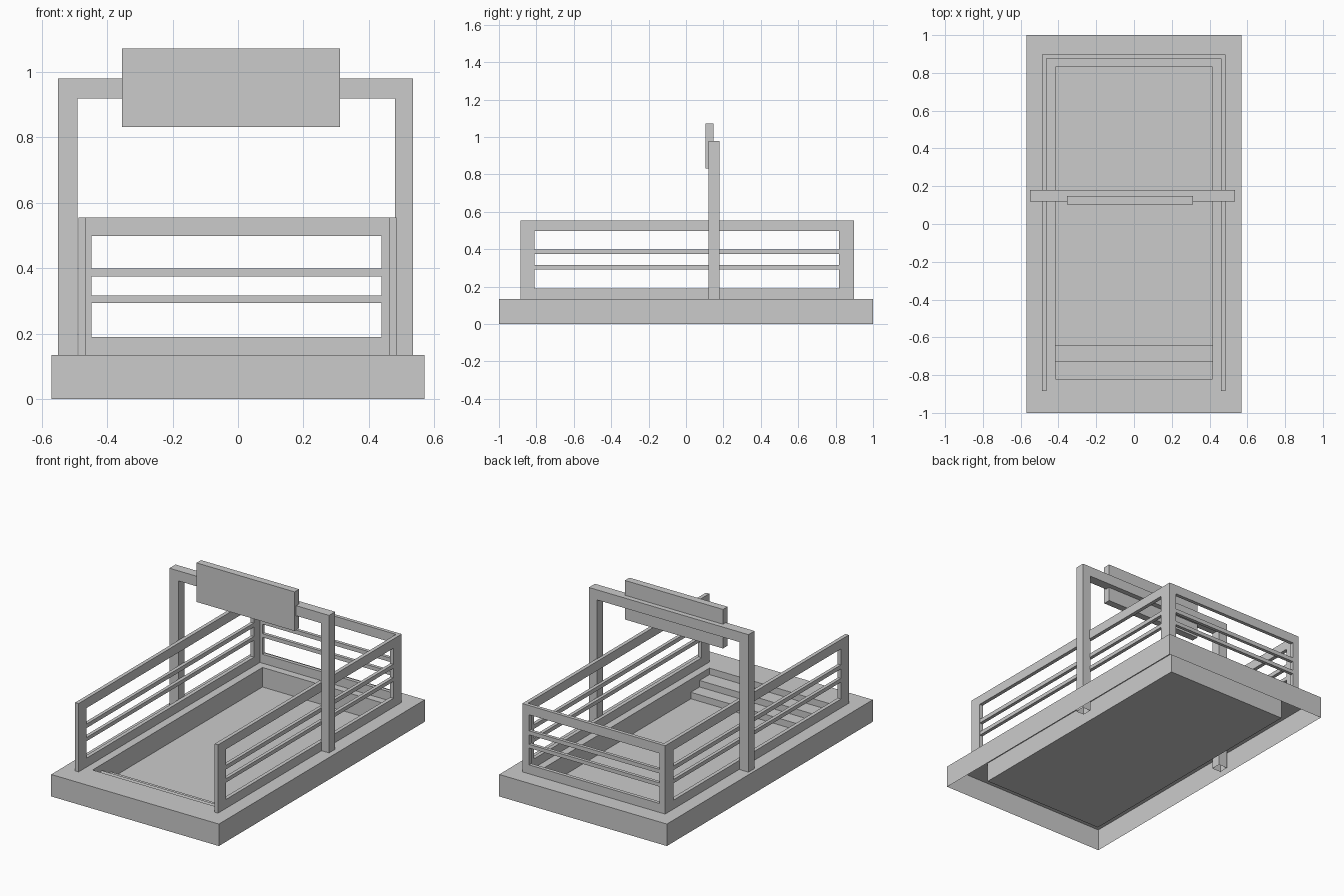
import bpy, bmesh

if "Cube" in bpy.data.objects:
    bpy.data.objects.remove(bpy.data.objects["Cube"])


def finish(name, bm):
    bmesh.ops.recalc_face_normals(bm, faces=bm.faces)
    me = bpy.data.meshes.new(name)
    bm.to_mesh(me)
    bm.free()
    ob = bpy.data.objects.new(name, me)
    bpy.context.collection.objects.link(ob)
    return ob


def box(name, x, y, z):
    bm = bmesh.new()
    bmesh.ops.create_cube(bm, size=1)
    for v in bm.verts:
        v.co = [r[0] if c < 0 else r[1] for c, r in zip(v.co, (x, y, z))]
    return finish(name, bm)


def extruded(name, pts, plane, lo, hi, open_z=None):
    """Extrude a closed outline; plane 'xz' extrudes along y, 'yz' along x."""
    place = (lambda p, d: (p[0], d, p[1])) if plane == 'xz' else (lambda p, d: (d, p[0], p[1]))
    bm = bmesh.new()
    a = [bm.verts.new(place(p, lo)) for p in pts]
    b = [bm.verts.new(place(p, hi)) for p in pts]
    n = len(pts)
    bm.faces.new(a)
    bm.faces.new(b[::-1])
    for i in range(n):
        j = (i + 1) % n
        if open_z is not None and pts[i][1] == pts[j][1] == open_z:
            continue
        bm.faces.new((a[i], b[i], b[j], a[j]))
    return finish(name, bm)


def railing(name, plane, u, hole, lo, hi):
    """Rectangular frame with two horizontal bars."""
    def ring(d, r, z):
        pts = [(r[0], z[0]), (r[1], z[0]), (r[1], z[1]), (r[0], z[1])]
        return [bm.verts.new((p, d, q) if plane == 'xz' else (d, p, q)) for p, q in pts]
    bm = bmesh.new()
    rings = [ring(lo, u, (TOP, 0.555)), ring(hi, u, (TOP, 0.555)),
             ring(hi, hole, (0.19, 0.498)), ring(lo, hole, (0.19, 0.498))]
    for k in range(4):
        p, q = rings[k], rings[(k + 1) % 4]
        for i in range(4):
            j = (i + 1) % 4
            bm.faces.new((p[i], p[j], q[j], q[i]))
    finish(name + "_frame", bm)
    for k, z in enumerate(((0.293, 0.316), (0.374, 0.399))):
        r = (lo + 0.001, hi - 0.001)
        args = (hole, r, z) if plane == 'xz' else (r, hole, z)
        box(f"{name}_bar_{k + 1}", *args)


TOP, FLOOR = 0.135, 0.015
PX, PY0, PY1 = 0.415, -0.82, 0.83

# Base: open-bottomed curb with a sunken stairwell
bm = bmesh.new()
loops = []
for x, y0, y1, z in ((0.57, -1, 1, 0), (0.57, -1, 1, TOP),
                     (PX, PY0, PY1, TOP), (PX, PY0, PY1, FLOOR)):
    loops.append([bm.verts.new(c) for c in ((-x, y0, z), (x, y0, z), (x, y1, z), (-x, y1, z))])
for p, q in zip(loops, loops[1:]):
    for i in range(4):
        j = (i + 1) % 4
        bm.faces.new((p[i], p[j], q[j], q[i]))
bm.faces.new(loops[-1])
finish("base_with_stairwell", bm)

# Steps at the entrance end
extruded("steps", [(PY0, FLOOR), (-0.64, FLOOR), (-0.64, 0.055), (-0.725, 0.055),
                   (-0.725, 0.095), (PY0, 0.095)], 'yz', -PX, PX, open_z=FLOOR)

# Railings on three sides
railing("left_railing", 'yz', (-0.885, 0.895), (-0.81, 0.818), -0.487, -0.464)
railing("right_railing", 'yz', (-0.885, 0.895), (-0.81, 0.818), 0.461, 0.484)
railing("back_railing", 'xz', (-0.487, 0.484), (-0.447, 0.438), 0.876, 0.898)

# Entrance arch, legs reaching down into the base
extruded("entrance_arch", [(-0.55, 0.02), (-0.55, 0.98), (0.535, 0.98), (0.535, 0.02),
                           (0.48, 0.02), (0.48, 0.918), (-0.49, 0.918), (-0.49, 0.02)],
         'xz', 0.12, 0.179, open_z=0.02)

# Sign board
box("sign_board", (-0.355, 0.312), (0.104, 0.148), (0.831, 1.071))
